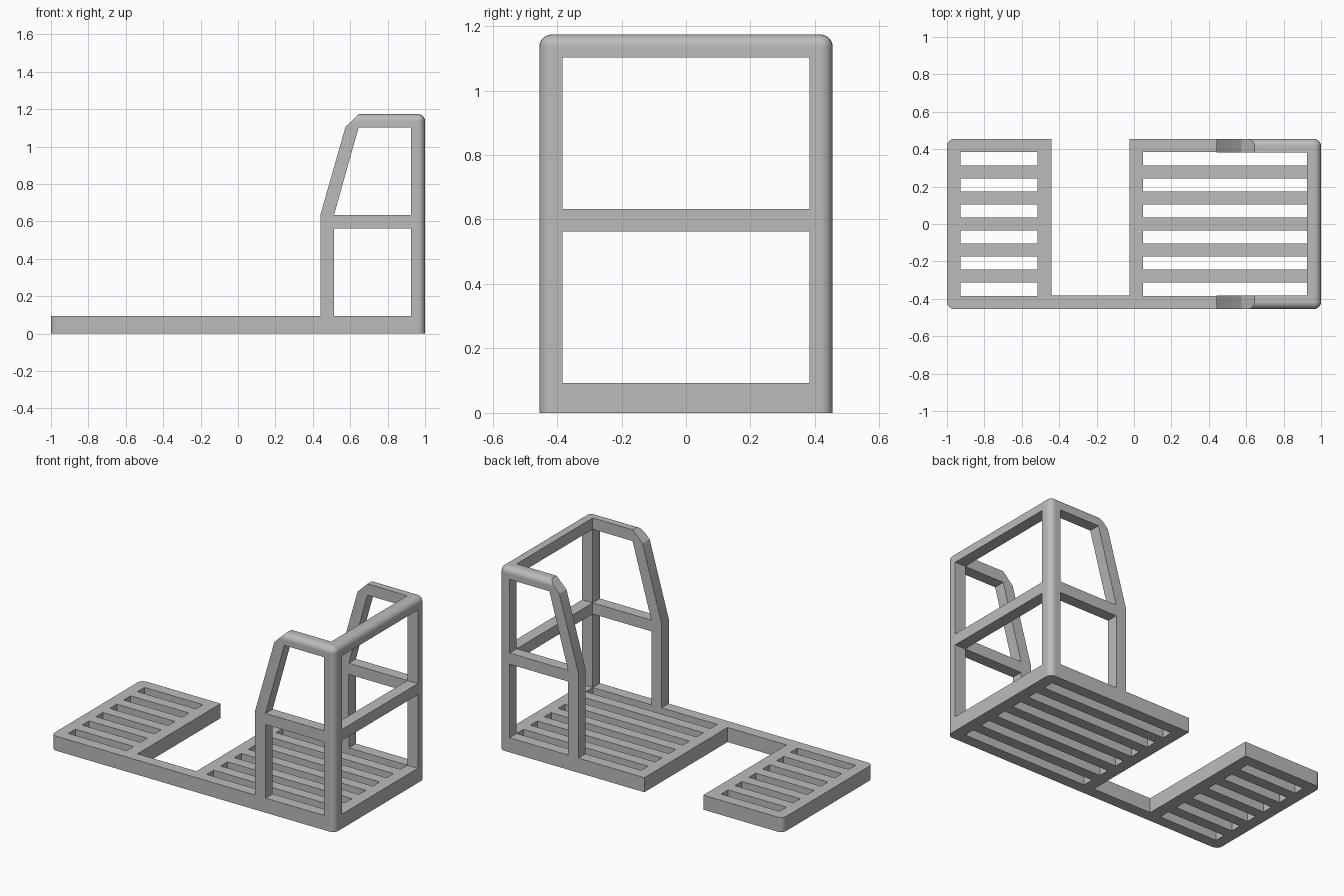
import bpy
import bmesh
from math import radians

cube = bpy.data.objects.get("Cube")
if cube:
    bpy.data.objects.remove(cube, do_unlink=True)

HALF = 0.455            # half width of the frame
INNER = 0.383           # half width between the side bars
DECK = 0.093            # deck thickness
RAIL_LOW, RAIL_HIGH = 0.562, 0.633
TOP_IN, TOP = 1.102, 1.174
END_IN = 0.926          # inner face of the end posts
POST, POST_IN = 0.44, 0.513


def prism(name, profile, y0, y1):
    """Extrude an x-z outline along y."""
    bm = bmesh.new()
    face = bm.faces.new([bm.verts.new((x, y0, z)) for x, z in profile])
    moved = bmesh.ops.extrude_face_region(bm, geom=[face])["geom"]
    verts = [v for v in moved if isinstance(v, bmesh.types.BMVert)]
    bmesh.ops.translate(bm, verts=verts, vec=(0, y1 - y0, 0))
    bmesh.ops.recalc_face_normals(bm, faces=bm.faces)
    mesh = bpy.data.meshes.new(name)
    bm.to_mesh(mesh)
    bm.free()
    obj = bpy.data.objects.new(name, mesh)
    bpy.context.collection.objects.link(obj)
    return obj


def box(name, x0, x1, y0, y1, z0, z1):
    return prism(name, [(x0, z0), (x1, z0), (x1, z1), (x0, z1)], y0, y1)


def round_edges(obj, rule, radius):
    bm = bmesh.new()
    bm.from_mesh(obj.data)
    edges = [e for e in bm.edges if rule(*(v.co for v in e.verts))]
    bmesh.ops.bevel(bm, geom=edges, offset=radius, segments=6,
                    profile=0.5, affect='EDGES')
    bm.to_mesh(obj.data)
    bm.free()


def cut(obj, cutter):
    cutter.hide_render = True
    mod = obj.modifiers.new("cut", 'BOOLEAN')
    mod.operation = 'DIFFERENCE'
    mod.solver = 'EXACT'
    mod.object = cutter
    bpy.context.view_layer.objects.active = obj
    bpy.ops.object.modifier_apply(modifier=mod.name)
    bpy.data.objects.remove(cutter, do_unlink=True)


# Solid envelope of deck and cage
frame = prism("deck_and_cage_frame", [
    (-1, 0), (1, 0), (1, TOP), (0.645, TOP), (0.575, 1.105),
    (POST, RAIL_HIGH), (POST, DECK), (-1, DECK)], -HALF, HALF)


def is_rounded(a, b):
    upright = abs(a.x - b.x) + abs(a.y - b.y) < 0.001 and abs(a.x) > 0.99
    top = min(a.z, b.z) > TOP - 0.001 and max(a.x, b.x) > 0.99
    return upright or top


round_edges(frame, is_rounded, 0.038)

# Hollow cage, open at the top and the inner end
cut(frame, box("cage_hollow", 0.4, END_IN, -INNER, INNER, DECK, 1.4))

# Side windows
cut(frame, box("side_lower", POST_IN, END_IN, -1, 1, DECK, RAIL_LOW))
cut(frame, prism("side_upper", [
    (POST_IN, RAIL_HIGH), (END_IN, RAIL_HIGH), (END_IN, TOP_IN),
    (0.645, TOP_IN)], -1, 1))

# End windows
for z0, z1 in ((DECK, RAIL_LOW), (RAIL_HIGH, TOP_IN)):
    cut(frame, box("end_window", 0.8, 1.2, -INNER, INNER, z0, z1))

# Gap between the two decks, leaving one side rail
cut(frame, box("deck_gap", -0.441, -0.025, -INNER, 1, -1, 1))

# Slots through both decks
for x0, x1 in ((-0.928, -0.517), (0.048, END_IN)):
    for i in range(6):
        y = (i - 2.5) * 0.1395
        cut(frame, box("slot", x0, x1, y - 0.035, y + 0.035, -0.2, DECK + 0.1))

# Plain grey finish
grey = bpy.data.materials.new("plain_grey")
grey.use_nodes = True
colour = (0.5, 0.5, 0.5, 1)
grey.diffuse_color = colour
grey.node_tree.nodes["Principled BSDF"].inputs["Base Color"].default_value = colour
frame.data.materials.clear()
frame.data.materials.append(grey)

# Smooth rounded edges, crisp everywhere else
bpy.ops.object.select_all(action='DESELECT')
frame.select_set(True)
bpy.context.view_layer.objects.active = frame
bpy.ops.object.shade_smooth_by_angle(angle=radians(25))
normals = frame.modifiers.new("flat_face_normals", 'WEIGHTED_NORMAL')
normals.keep_sharp = True
